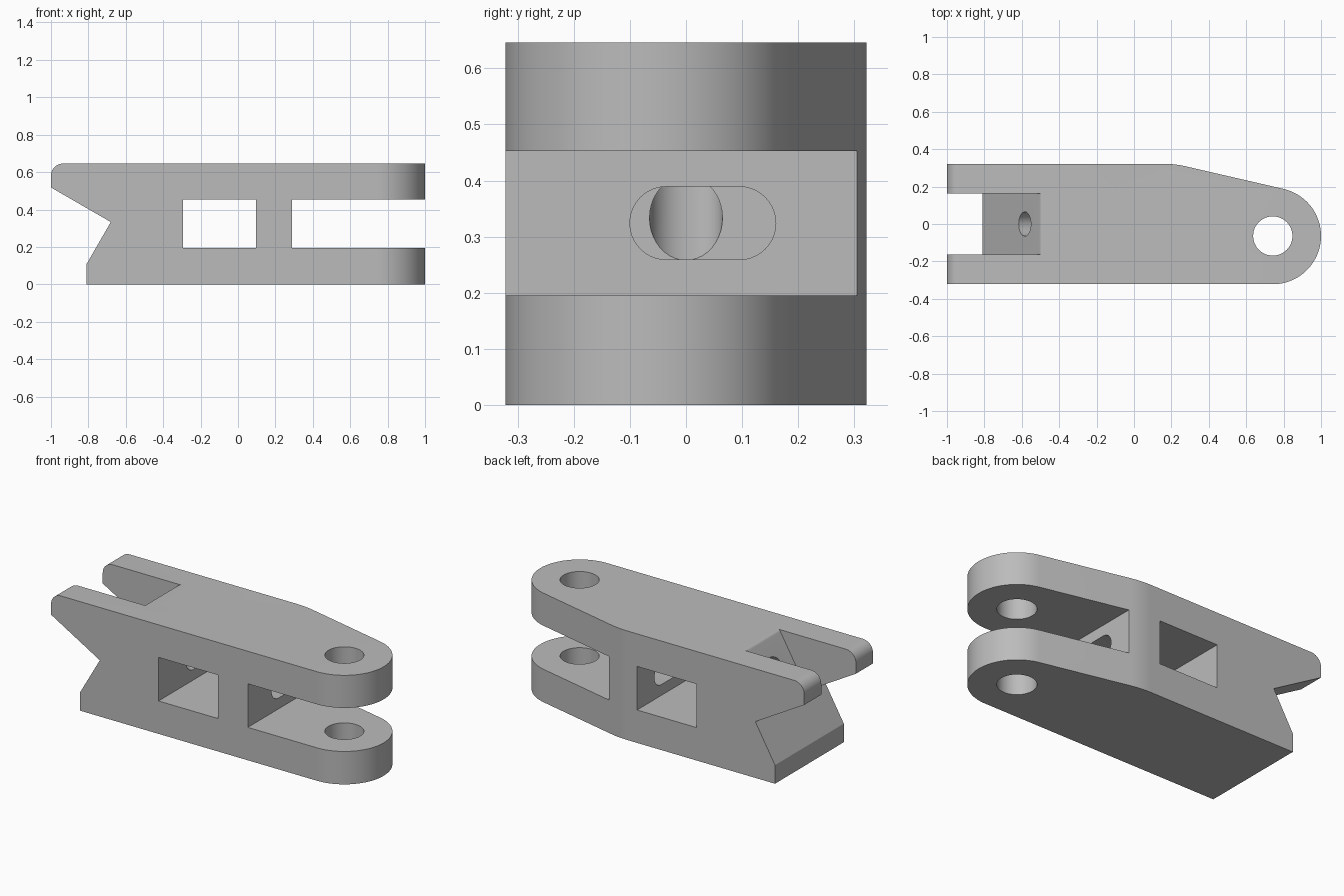
import bpy, bmesh, math
from mathutils import Vector, Matrix

cube = bpy.data.objects.get("Cube")
if cube:
    bpy.data.objects.remove(cube, do_unlink=True)

GREY = (0.5, 0.5, 0.5, 1)
steel = bpy.data.materials.new("plain grey")
steel.diffuse_color = GREY
steel.use_nodes = True
steel.node_tree.nodes["Principled BSDF"].inputs["Base Color"].default_value = GREY

HALF_W, HEIGHT = 0.322, 0.646
GAP_LOW, GAP_HIGH = 0.195, 0.453
MID = (GAP_LOW + GAP_HIGH) / 2
PIN_X, PIN_Y, PIN_R = 0.742, -0.064, 0.258
NOTCH = Vector((-0.68, 0.333))
SLOPE = math.radians(60)


def arc(cx, cy, r, start, end, steps):
    angles = [math.radians(start + (end - start) * i / steps) for i in range(steps + 1)]
    return [(cx + r * math.cos(a), cy + r * math.sin(a)) for a in angles]


def rounded(before, corner, after, length, steps=10):
    """Replace a corner by an arc-like curve tangent to both sides."""
    c = Vector(corner)
    a = c + (Vector(before) - c).normalized() * length
    b = c + (Vector(after) - c).normalized() * length
    # circular fillet from the two tangent points
    half = (a - c).angle(b - c) / 2
    centre = c + ((a + b) / 2 - c).normalized() * (length / math.cos(half))
    u, v = a - centre, b - centre
    turn = u.angle(v)
    return [centre + (u * math.sin(turn * (1 - i / steps)) + v * math.sin(turn * i / steps))
            / math.sin(turn) for i in range(steps + 1)]


def prism(name, outline, axis, low, high):
    """Extrude a flat outline along one axis."""
    place = {"X": lambda p, d: (d, p[0], p[1]),
             "Y": lambda p, d: (p[0], d, p[1]),
             "Z": lambda p, d: (p[0], p[1], d)}[axis]
    bm = bmesh.new()
    base = bm.faces.new([bm.verts.new(place(p, low)) for p in outline])
    out = bmesh.ops.extrude_face_region(bm, geom=[base])
    moved = [v for v in out["geom"] if isinstance(v, bmesh.types.BMVert)]
    bmesh.ops.translate(bm, verts=moved, vec=place((0, 0), high - low))
    bmesh.ops.recalc_face_normals(bm, faces=bm.faces)
    mesh = bpy.data.meshes.new(name)
    bm.to_mesh(mesh)
    bm.free()
    mesh.materials.append(steel)
    obj = bpy.data.objects.new(name, mesh)
    bpy.context.collection.objects.link(obj)
    return obj


def box(name, x0, x1, z0, z1):
    return prism(name, [(x0, z0), (x1, z0), (x1, z1), (x0, z1)], "Y", -1, 1)


def on_slope(z):
    return Vector((NOTCH.x + (z - NOTCH.y) / math.tan(SLOPE), z))


# Plan: straight bar tapering on the back to the round fork end
tilt = 77
tip = arc(PIN_X, PIN_Y, PIN_R, -90, tilt, 48)
touch = Vector(tip[-1])
taper = math.tan(math.radians(90 - tilt))
bend = (touch.x - (HALF_W - touch.y) / taper, HALF_W)
plan = [(-1.2, -HALF_W)] + tip + rounded(touch, bend, (-1.2, HALF_W), 0.06) + [(-1.2, HALF_W)]
link = prism("clevis_link", plan, "Z", 0, HEIGHT)

# Side profile: right-angled notch and rounded jaw nose
foot = on_slope(0.11)
jaw_low = (-1, NOTCH.y + (NOTCH.x + 1) * math.tan(math.radians(30)))
side = [(foot.x, 0), (1.2, 0), (1.2, HEIGHT)]
side += rounded((0, HEIGHT), (-1, HEIGHT), jaw_low, 0.065)
side += [jaw_low, NOTCH, foot]
profile = prism("profile_tool", side, "Y", -1, 1)

# Slot between the two jaws, following the slope with an eased top edge
start, top = on_slope(0.0), on_slope(HEIGHT)
slot = [(-1.3, -0.1), on_slope(-0.1)]
slot += list(reversed(rounded((0, HEIGHT), top, start, 0.012, 6)))
slot += [(top.x + 0.012, 0.8), (-1.3, 0.8)]
jaw_slot = prism("jaw_slot_tool", slot, "Y", -0.162, 0.162)

# Window, fork gap, pin hole and the slotted hole in the web
window = box("window_tool", -0.295, 0.095, GAP_LOW, GAP_HIGH)
fork = box("fork_tool", 0.29, 1.3, GAP_LOW, GAP_HIGH)
pin = prism("pin_tool", arc(PIN_X, PIN_Y, 0.105, 0, 352.5, 47), "Z", -0.2, 0.9)
web_hole = prism("web_hole_tool", arc(0.095, MID, 0.065, -90, 90, 20)
                 + arc(-0.035, MID, 0.065, 90, 270, 20), "X", 0.0, 0.4)

# Slanted hole square to the sloped face, ending inside the window
bore = prism("bore_tool", arc(0, 0, 0.065, 0, 351, 39), "Z", -0.15, 0.5)
bore.data.transform(Matrix.Translation((-0.295, 0, 0.333))
                    @ Matrix.Rotation(-SLOPE, 4, "Y"))

# Carve the link, then bake the result and drop the tools
cuts = [(profile, "INTERSECT")] + [(t, "DIFFERENCE") for t in
                                   (jaw_slot, window, fork, pin, web_hole, bore)]
for tool, operation in cuts:
    tool.hide_render = True
    mod = link.modifiers.new(tool.name, "BOOLEAN")
    mod.object, mod.operation, mod.solver = tool, operation, "EXACT"
graph = bpy.context.evaluated_depsgraph_get()
baked = bpy.data.meshes.new_from_object(link.evaluated_get(graph))
link.modifiers.clear()
link.data = baked
for tool, _ in cuts:
    bpy.data.objects.remove(tool, do_unlink=True)
baked.materials.clear()
baked.materials.append(steel)
for poly in baked.polygons:
    poly.material_index = 0

# Smooth the round walls and keep the edges crisp
bpy.ops.object.select_all(action="DESELECT")
link.select_set(True)
bpy.context.view_layer.objects.active = link
bpy.ops.object.shade_smooth_by_angle(angle=math.radians(25))
